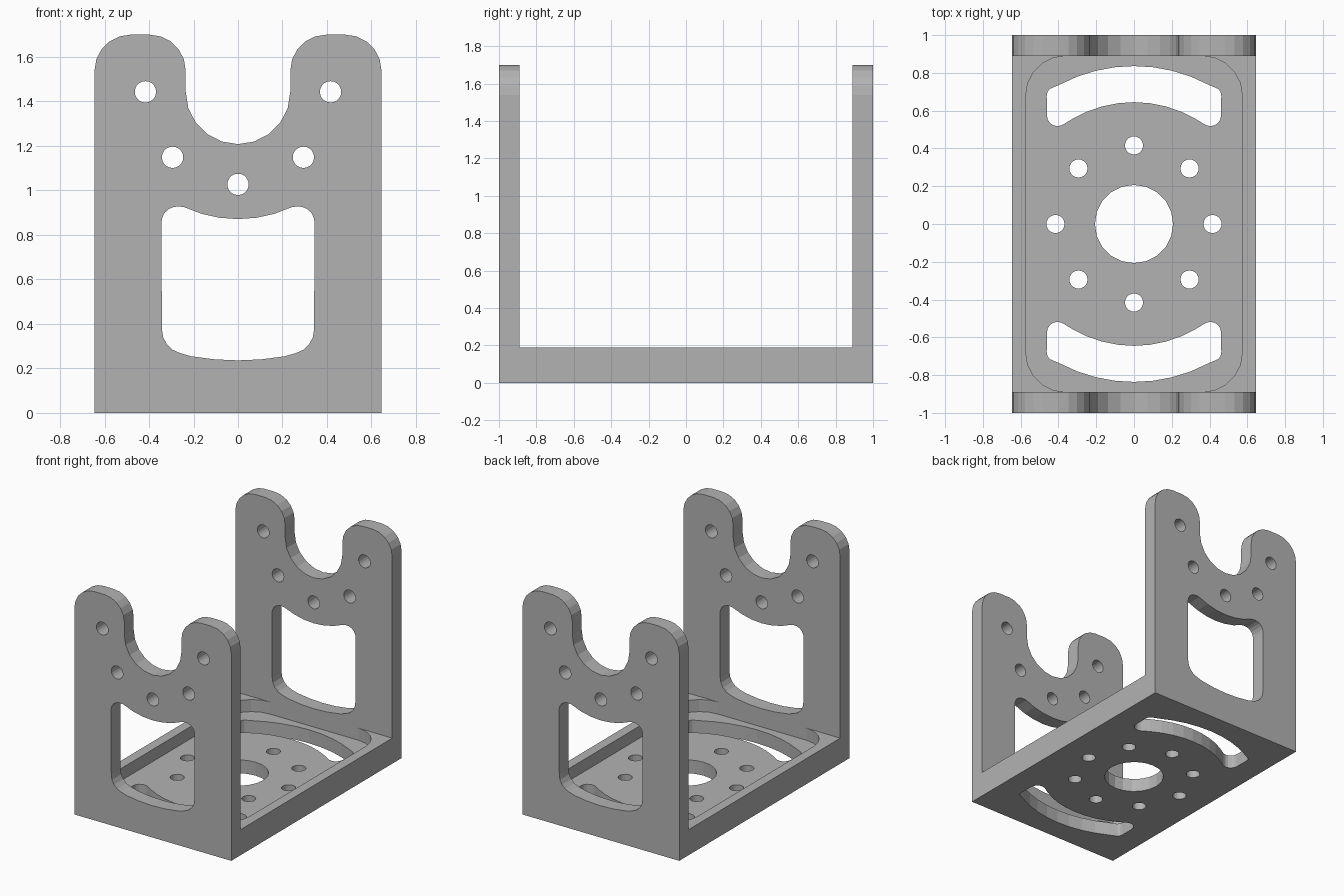
import bpy, bmesh
from math import sin, cos, radians
from mathutils import Vector

if "Cube" in bpy.data.objects:
    bpy.data.objects.remove(bpy.data.objects["Cube"])

HALF_W, WALL_IN, FLOOR_TOP, POCKET_Z = 0.645, 0.89, 0.19, 0.10
HUB_Z, BOLT_R, HOLE_R = 1.443, 0.416, 0.048


def arc(cx, cy, r, start, end, n):
    """Points along an arc, angles in degrees."""
    angles = [radians(start + (end - start) * i / n) for i in range(n + 1)]
    return [(cx + r * cos(a), cy + r * sin(a)) for a in angles]


def circle(cx, cy, r, n=20):
    return arc(cx, cy, r, 0, 360, n)[:-1]


def mirrored(half):
    """Close a right-hand half outline with its mirror image; ends on x = 0 are shared."""
    return half + [(-x, y) for x, y in reversed(half) if abs(x) > 1e-5]


def prisms(name, outlines, axis, low, high):
    """Extrude flat outlines along an axis into one object."""
    place = {"x": lambda u, v, w: (w, u, v),
             "y": lambda u, v, w: (u, w, v),
             "z": lambda u, v, w: (u, v, w)}[axis]
    direction = Vector(place(0, 0, high - low))
    bm = bmesh.new()
    for outline in outlines:
        face = bm.faces.new([bm.verts.new(place(u, v, low)) for u, v in outline])
        result = bmesh.ops.extrude_face_region(bm, geom=[face], use_keep_orig=True)
        moved = [g for g in result["geom"] if isinstance(g, bmesh.types.BMVert)]
        bmesh.ops.translate(bm, verts=moved, vec=direction)
    bmesh.ops.recalc_face_normals(bm, faces=bm.faces)
    mesh = bpy.data.meshes.new(name)
    bm.to_mesh(mesh)
    bm.free()
    obj = bpy.data.objects.new(name, mesh)
    bpy.context.collection.objects.link(obj)
    return obj


def combine(body, tool, operation):
    """Apply a boolean and discard the tool."""
    tool.hide_render = True
    mod = body.modifiers.new(tool.name, "BOOLEAN")
    mod.operation, mod.solver, mod.object = operation, "EXACT", tool
    bpy.context.view_layer.objects.active = body
    bpy.ops.object.modifier_apply(modifier=mod.name)
    bpy.data.objects.remove(tool)


# U-shaped channel: floor and two upright walls
channel = [(-1, 0), (1, 0), (1, 1.7), (WALL_IN, 1.7), (WALL_IN, FLOOR_TOP),
           (-WALL_IN, FLOOR_TOP), (-WALL_IN, 1.7), (-1, 1.7)]
bracket = prisms("bracket", [channel], "x", -HALF_W, HALF_W)

# Wall silhouette: rounded ears either side of a round cradle
NOTCH, EAR = 0.235, 0.162
half = [(HALF_W + 0.1, -0.1), (HALF_W + 0.1, 1.45), (HALF_W, 1.45)]
half += arc(HALF_W - EAR, 1.7 - EAR, EAR, 0, 90, 5)
half += arc(NOTCH + EAR, 1.7 - EAR, EAR, 90, 180, 5)
half += arc(0, HUB_Z, NOTCH, 0, -90, 5)
combine(bracket, prisms("silhouette", [mirrored(half)], "y", -1.1, 1.1), "INTERSECT")

# Wall window, with curved top and bottom edges, and bolt holes around the cradle
window = arc(0, HUB_Z, 0.572, -90, -65, 3)
window += arc(0.272, 0.856, 0.072, 95, 0, 5)
window += arc(0.232, 0.375, 0.11, 0, -75, 4)
window += arc(0, HUB_Z, 1.207, -80, -90, 2)
wall_holes = [circle(x, z, HOLE_R)
              for x, z in arc(0, HUB_Z, BOLT_R, -180, 0, 4)]
combine(bracket, prisms("wall_cuts", [mirrored(window)] + wall_holes, "y", -1.1, 1.1),
        "DIFFERENCE")

# Shallow rounded pocket in the floor
PX, PR = 0.573, 0.21
pocket = [(PX, -WALL_IN + PR)] + arc(PX - PR, WALL_IN - PR, PR, 0, 90, 5)
pocket += [(-x, y) for x, y in reversed(pocket[1:])]
pocket = pocket[1:] + [(x, -y) for x, y in reversed(pocket[1:])]
combine(bracket, prisms("pocket", [pocket], "z", POCKET_Z, 0.4), "DIFFERENCE")

# Floor openings: centre bore, bolt circle and two curved slots
slot = arc(0, 0, 0.836, 90, 62, 4)
slot += arc(0.412, 0.679, 0.05, 45, 0, 2)
slot += arc(0.405, 0.574, 0.056, 0, -115, 5)
slot += arc(0, 0, 0.645, 60, 90, 4)
slot = mirrored(slot)
floor_cuts = [circle(0, 0, 0.207), slot, [(x, -y) for x, y in slot]]
floor_cuts += [circle(x, y, HOLE_R) for x, y in circle(0, 0, BOLT_R, 8)]
combine(bracket, prisms("floor_cuts", floor_cuts, "z", -0.1, 0.4), "DIFFERENCE")

# Single plain grey finish
grey = bpy.data.materials.new("plain_grey")
grey.use_nodes = True
colour = (0.45, 0.45, 0.45, 1)
grey.diffuse_color = colour
grey.node_tree.nodes["Principled BSDF"].inputs["Base Color"].default_value = colour
bracket.data.materials.clear()
bracket.data.materials.append(grey)
for poly in bracket.data.polygons:
    poly.material_index = 0
    poly.use_smooth = False
